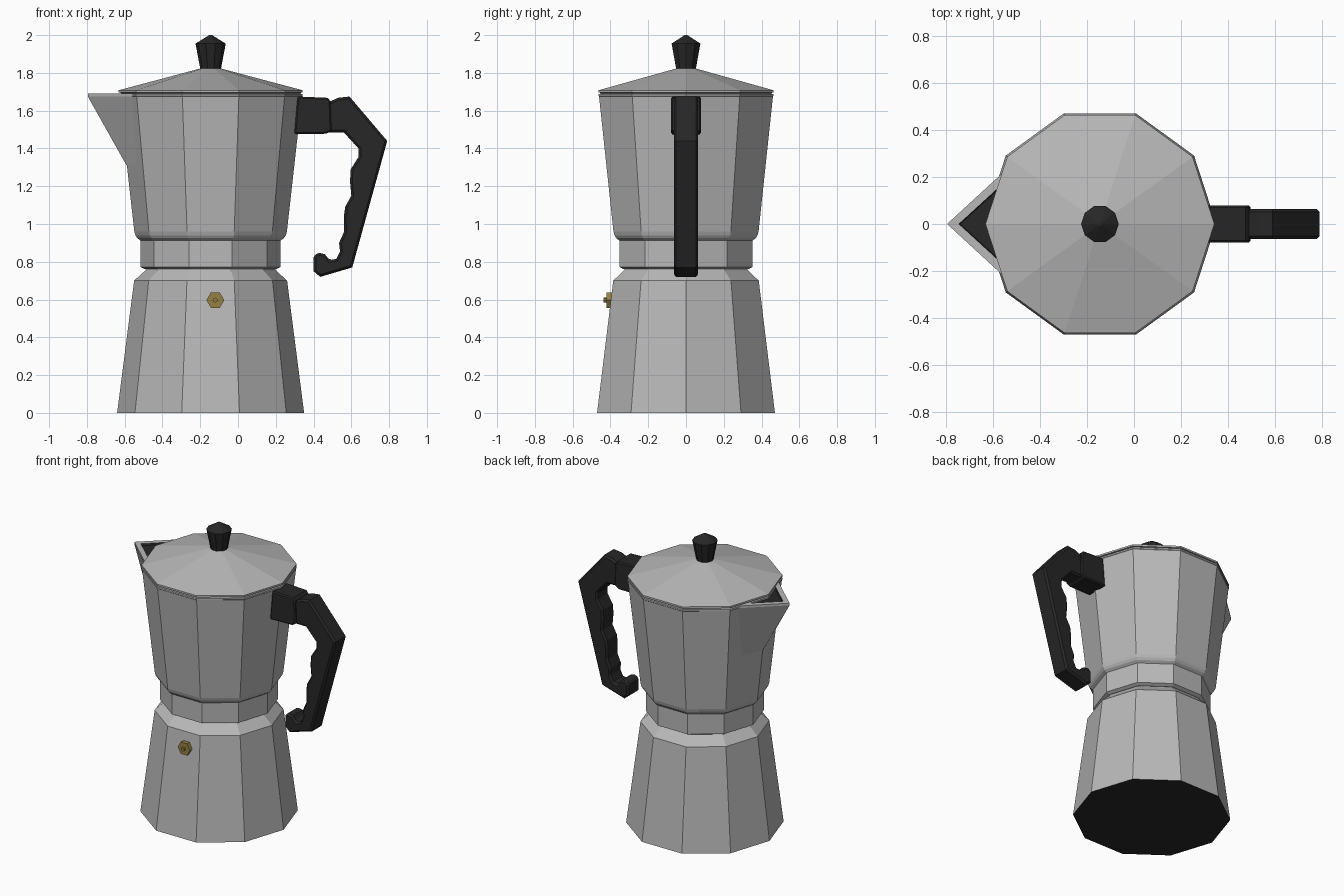
import bpy, math
from mathutils import Vector

if "Cube" in bpy.data.objects:
    bpy.data.objects.remove(bpy.data.objects["Cube"])

CX = -0.145  # axis of the pot body


def material(name, r, g, b):
    m = bpy.data.materials.new(name)
    m.diffuse_color = (r, g, b, 1)
    m.use_nodes = True
    m.node_tree.nodes["Principled BSDF"].inputs["Base Color"].default_value = m.diffuse_color
    return m


metal = material("aluminium", 0.48, 0.48, 0.48)
black = material("black plastic", 0.02, 0.02, 0.02)
brass = material("brass", 0.30, 0.22, 0.055)


def make(name, verts, faces, *mats):
    me = bpy.data.meshes.new(name)
    me.from_pydata(verts, [], faces)
    for m in mats:
        me.materials.append(m)
    ob = bpy.data.objects.new(name, me)
    bpy.context.collection.objects.link(ob)
    return ob


def lathe(name, profile, mat, sides=10, extra=()):
    """Faceted solid from (radius, z) pairs, bottom to top, capped."""
    verts, faces = [], []
    for r, z in profile:
        for i in range(sides):
            a = math.tau * i / sides
            verts.append((CX + r * math.cos(a), r * math.sin(a), z))
    for k in range(len(profile) - 1):
        for i in range(sides):
            j = (i + 1) % sides
            faces.append((k * sides + i, k * sides + j,
                          (k + 1) * sides + j, (k + 1) * sides + i))
    faces.append(tuple(reversed(range(sides))))
    faces.append(tuple(range(len(verts) - sides, len(verts))))
    return make(name, verts, faces, mat, *extra)


def slab(name, outline, half, mat, bevel):
    """Side outline in x, z given a width along y and chamfered edges."""
    n = len(outline)
    verts = [(x, s * half, z) for s in (-1, 1) for x, z in outline]
    faces = [tuple(range(n - 1, -1, -1)), tuple(range(n, 2 * n))]
    faces += [(i, (i + 1) % n, n + (i + 1) % n, n + i) for i in range(n)]
    ob = make(name, verts, faces, mat)
    m = ob.modifiers.new("chamfer", "BEVEL")
    m.width, m.segments = bevel, 1
    m.limit_method, m.angle_limit = "ANGLE", math.radians(60)
    return ob


# Water chamber with a black underside
base = lathe("water_chamber", [(0.495, 0), (0.405, 0.70), (0.345, 0.755), (0.335, 0.775)],
             metal, extra=(black,))
for p in base.data.polygons:
    if p.center.z < 0.01:
        p.material_index = 1

# Collar and upper jug
lathe("collar", [(0.35, 0.762), (0.37, 0.772), (0.37, 0.92)], metal)
lathe("upper_jug", [(0.37, 0.912), (0.388, 0.925), (0.398, 0.94), (0.404, 0.96),
                    (0.484, 1.675), (0.487, 1.678), (0.487, 1.688), (0.475, 1.69)], metal)

# Lid and knob
lathe("lid", [(0.47, 1.688), (0.478, 1.695), (0.487, 1.696), (0.487, 1.708),
              (0.055, 1.823)], metal)
lathe("knob", [(0.053, 1.812), (0.08, 1.955), (0.008, 2.0)], black)

# Spout: pointed shell with a lip and a dark opening
Z0, Z1, Z2 = 1.31, 1.675, 1.69
spout_v = [
    (-0.795, 0, Z1), (-0.545, 0.23, Z1), (-0.53, 0.165, Z0), (-0.59, 0, Z0),
    (-0.53, -0.165, Z0), (-0.545, -0.23, Z1),               # outer wall
    (-0.795, 0, Z2), (-0.545, 0.23, Z2), (-0.545, -0.23, Z2),  # lip
    (-0.745, 0, Z2), (-0.545, 0.183, Z2), (-0.545, -0.183, Z2),  # inner rim
    (-0.62, 0, 1.50), (-0.545, 0.10, 1.50), (-0.545, -0.10, 1.50)]  # throat
spout_f = [(0, 1, 2, 3), (0, 3, 4, 5), (2, 4, 3),
           (0, 6, 7, 1), (0, 5, 8, 6), (6, 9, 10, 7), (6, 8, 11, 9),
           (9, 12, 13, 10), (9, 11, 14, 12), (12, 14, 13)]
spout = make("spout", spout_v, spout_f, metal, black)
for p in list(spout.data.polygons)[7:]:
    p.material_index = 1
# dark plate filling the opening just below the lip, down to the jug wall
make("spout_opening", [(-0.75, 0, 1.678), (-0.55, -0.185, 1.678), (-0.55, 0.185, 1.678)],
     [(0, 1, 2)], black)

# Handle: mounting block and finger grip
slab("handle_mount", [(0.298, 1.475), (0.468, 1.478), (0.495, 1.495), (0.49, 1.65),
                      (0.475, 1.668), (0.315, 1.675)], 0.079, black, 0.008)
grip = [(0.44, 1.655), (0.49, 1.65), (0.53, 1.668), (0.59, 1.675), (0.79, 1.44),
        (0.605, 0.77), (0.435, 0.72), (0.40, 0.75), (0.40, 0.825), (0.42, 0.85),
        (0.46, 0.84), (0.485, 0.808), (0.52, 0.815), (0.54, 0.855), (0.535, 0.90),
        (0.562, 0.96), (0.56, 1.035), (0.567, 1.09), (0.60, 1.15), (0.593, 1.225),
        (0.597, 1.29), (0.638, 1.355), (0.638, 1.40), (0.56, 1.485), (0.44, 1.485)]
slab("handle_grip", grip, 0.064, black, 0.012)


# Safety valve: hexagonal nut and pin on the front face
def valve_part(name, r, y0, y1, n):
    ring = [(r * math.cos(math.tau * i / n), r * math.sin(math.tau * i / n)) for i in range(n)]
    verts = [(-0.12 + x, y, 0.597 + z) for y in (y0, y1) for x, z in ring]
    faces = [(i, (i + 1) % n, n + (i + 1) % n, n + i) for i in range(n)]
    faces += [tuple(range(n - 1, -1, -1)), tuple(range(n, 2 * n))]
    # y1 is nearer the front, so flip the winding outward
    make(name, verts, faces, brass)


valve_part("valve_nut", 0.047, -0.385, -0.422, 6)
valve_part("valve_pin", 0.013, -0.41, -0.437, 8)

# Make all normals point outward on the closed parts
import bmesh
for ob in bpy.context.collection.objects:
    if ob.name in ("spout", "spout_opening"):
        continue
    bm = bmesh.new()
    bm.from_mesh(ob.data)
    bmesh.ops.recalc_face_normals(bm, faces=bm.faces)
    bm.to_mesh(ob.data)
    bm.free()
